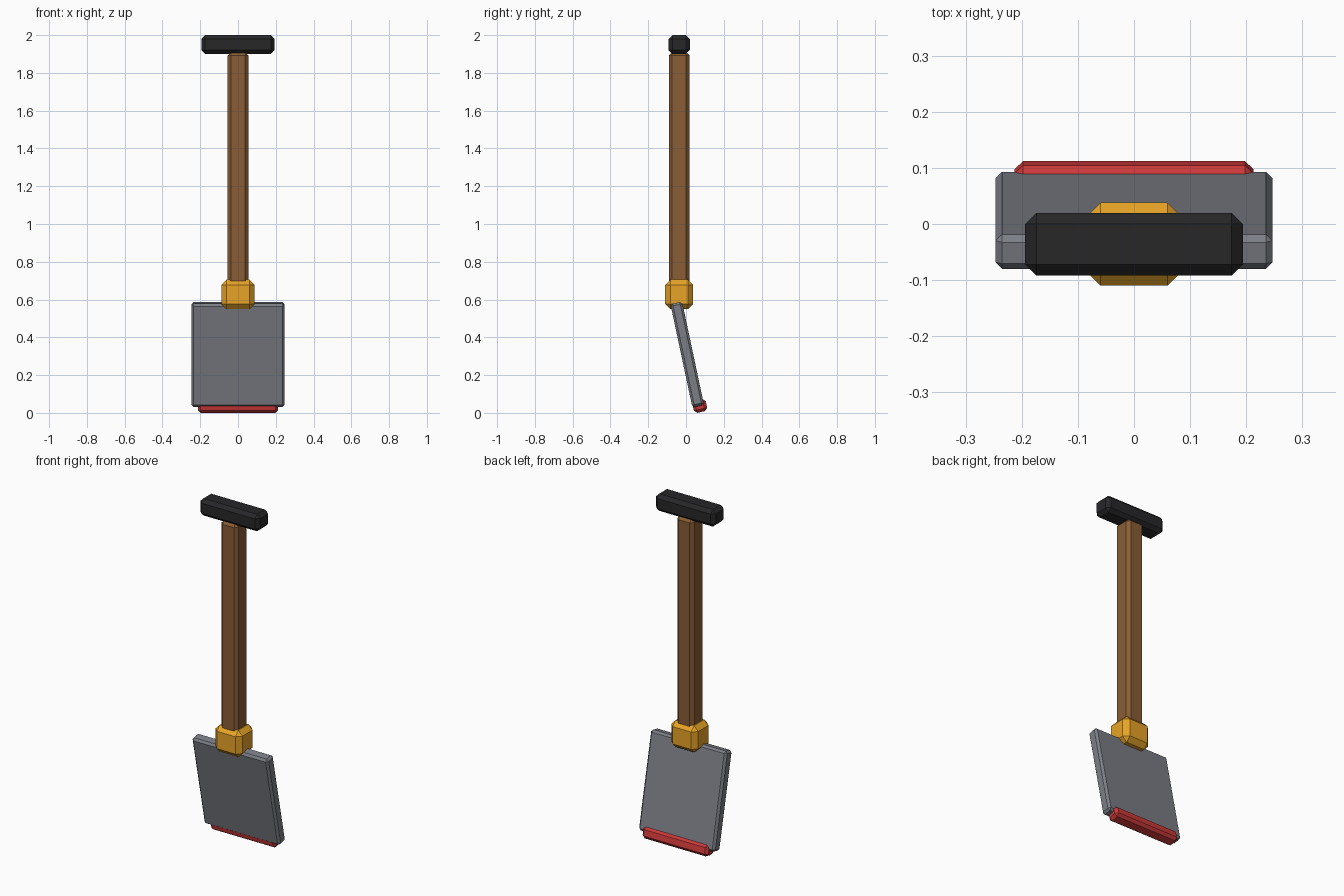
import bpy, bmesh
from math import radians
from mathutils import Matrix

if "Cube" in bpy.data.objects:
    bpy.data.objects.remove(bpy.data.objects["Cube"])

def material(name, rgb):
    m = bpy.data.materials.new(name)
    m.diffuse_color = (*rgb, 1)
    m.use_nodes = True
    m.node_tree.nodes["Principled BSDF"].inputs["Base Color"].default_value = m.diffuse_color
    return m

def chamfered_box(name, size, centre, chamfer, mat, tilt=0):
    bm = bmesh.new()
    bmesh.ops.create_cube(bm, size=1, matrix=Matrix.Diagonal((*size, 1)))
    bmesh.ops.bevel(bm, geom=bm.edges[:], offset=chamfer, segments=1,
                    affect='EDGES', profile=0.5)
    me = bpy.data.meshes.new(name)
    bm.to_mesh(me)
    bm.free()
    me.materials.append(mat)
    ob = bpy.data.objects.new(name, me)
    ob.location = centre
    ob.rotation_euler.x = radians(tilt)
    bpy.context.collection.objects.link(ob)
    return ob

wood = material("wood", (0.25, 0.11, 0.035))
brass = material("brass", (0.8, 0.37, 0.02))
rubber = material("black_rubber", (0.02, 0.02, 0.022))
steel = material("steel", (0.2, 0.21, 0.24))
red = material("red_paint", (0.6, 0.04, 0.04))

AXIS_Y = -0.036  # the handle's line, slightly forward of centre

# Handle: grip, shaft and collar
chamfered_box("grip", (0.388, 0.112, 0.1), (0, AXIS_Y, 1.95), 0.02, rubber)
chamfered_box("shaft", (0.11, 0.11, 1.24), (0, AXIS_Y, 1.29), 0.018, wood)
chamfered_box("collar", (0.174, 0.148, 0.156), (0, AXIS_Y, 0.627), 0.027, brass)

# Blade and its cutting edge share one tilt
chamfered_box("blade", (0.494, 0.063, 0.559), (0, 0.0065, 0.309), 0.012, steel, 12)
chamfered_box("cutting_edge", (0.426, 0.072, 0.066), (0, 0.073, 0.037), 0.015, red, 12)
